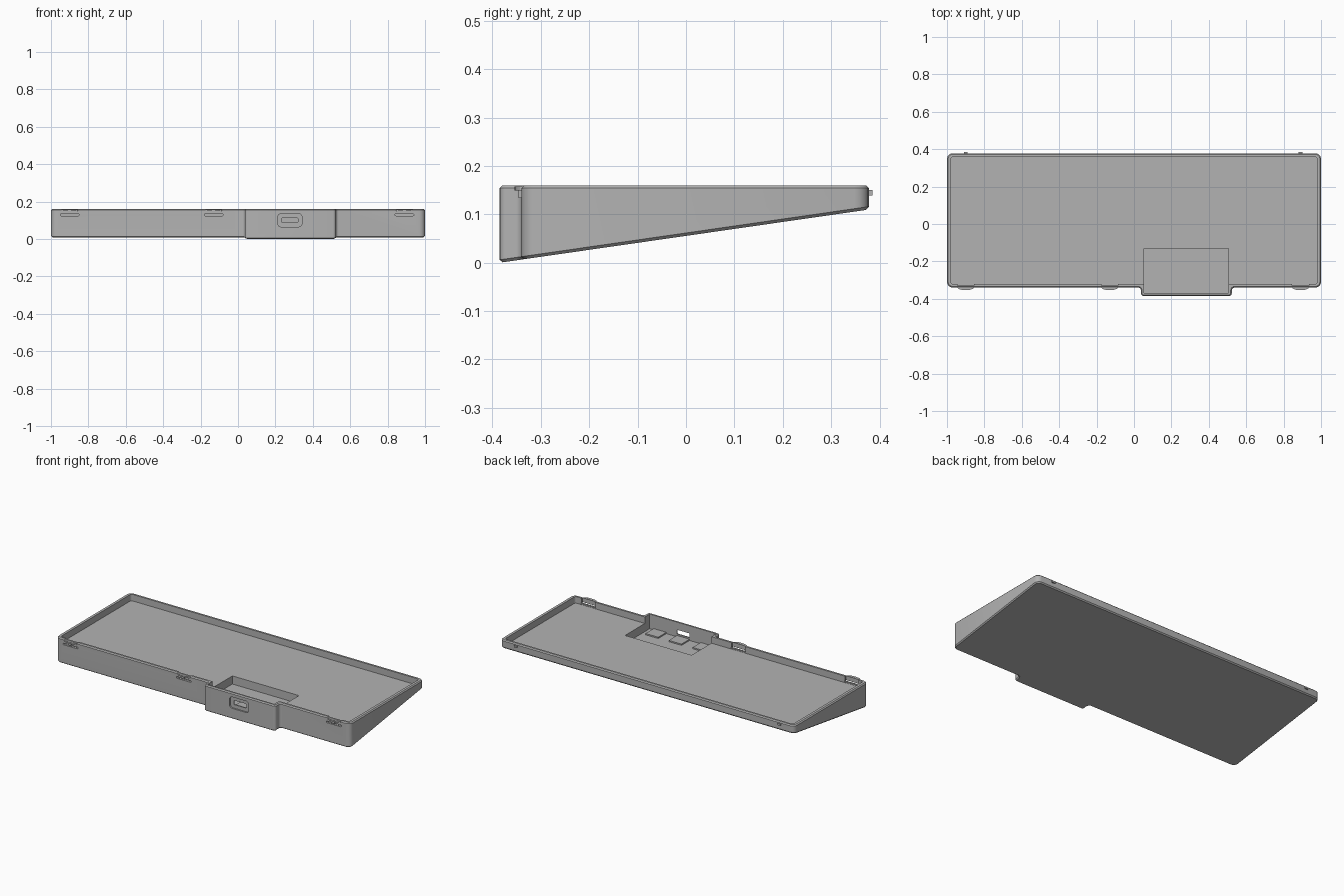
import bpy, bmesh, math
from mathutils import Vector

cube = bpy.data.objects.get("Cube")
if cube:
    bpy.data.objects.remove(cube, do_unlink=True)

grey = bpy.data.materials.new("case grey")
grey.use_nodes = True
GREY = (0.45, 0.45, 0.45, 1)
grey.diffuse_color = GREY
grey.node_tree.nodes["Principled BSDF"].inputs["Base Color"].default_value = GREY

TOP, FLOOR = 0.16, 0.12
FRONT, BACK, BOX_FRONT = -0.34, 0.378, -0.385


def rounded(corners, steps=4):
    """Outline from (x, y, radius) corners, each rounded by an arc."""
    pts = []
    for i, (x, y, r) in enumerate(corners):
        p = Vector((x, y))
        a = (Vector(corners[i - 1][:2]) - p).normalized()
        b = (Vector(corners[(i + 1) % len(corners)][:2]) - p).normalized()
        if r == 0:
            pts.append(p)
            continue
        centre = p + (a + b) * r          # all corners are right angles
        for k in range(steps + 1):
            t = k / steps * math.pi / 2
            pts.append(centre - b * r * math.cos(t) - a * r * math.sin(t))
    return pts


def rect(x0, x1, y0, y1, r=0):
    return rounded([(x0, y0, r), (x1, y0, r), (x1, y1, r), (x0, y1, r)])


def prism(name, outline, low, high, along_y=False, bevel=0):
    """Extrude an outline; low may be a function of y for a sloped base."""
    base = low if callable(low) else (lambda y: low)
    bm = bmesh.new()
    place = (lambda p, h: (p.x, h, p.y)) if along_y else (lambda p, h: (p.x, p.y, h))
    lower = [bm.verts.new(place(p, base(p.y))) for p in outline]
    upper = [bm.verts.new(place(p, high)) for p in outline]
    bottom, top = bm.faces.new(lower[::-1]), bm.faces.new(upper)
    n = len(outline)
    for i in range(n):
        j = (i + 1) % n
        bm.faces.new((lower[i], lower[j], upper[j], upper[i]))
    bmesh.ops.recalc_face_normals(bm, faces=bm.faces)
    if bevel:
        edges = list(set(bottom.edges) | set(top.edges))
        bmesh.ops.bevel(bm, geom=edges, offset=bevel, segments=1, affect='EDGES')
    mesh = bpy.data.meshes.new(name)
    bm.to_mesh(mesh)
    bm.free()
    mesh.materials.append(grey)
    ob = bpy.data.objects.new(name, mesh)
    bpy.context.collection.objects.link(ob)
    return ob


def cut(target, cutter):
    """Apply a boolean difference and remove the cutter."""
    cutter.hide_render = True
    mod = target.modifiers.new("cut", 'BOOLEAN')
    mod.object, mod.operation, mod.solver = cutter, 'DIFFERENCE', 'EXACT'
    bpy.context.view_layer.objects.active = target
    bpy.ops.object.modifier_apply(modifier=mod.name)
    bpy.data.objects.remove(cutter, do_unlink=True)


# Wedge-shaped case with the connector housing at the front
outline = rounded([
    (-1, FRONT, 0.03), (0.037, FRONT, 0.015), (0.037, BOX_FRONT, 0.015),
    (0.523, BOX_FRONT, 0.015), (0.523, FRONT, 0.015), (1, FRONT, 0.03),
    (1, BACK, 0.03), (-1, BACK, 0.03)])
case = prism("case", outline, lambda y: (y - BOX_FRONT) * 0.144, TOP, bevel=0.006)

# Main tray and the deeper connector well
cut(case, prism("tray_cutter", rect(-0.978, 0.978, -0.322, 0.36, 0.012), FLOOR, 0.3))
cut(case, prism("well_cutter", rect(0.053, 0.505, -0.369, -0.13), 0.07, 0.3))

# Connector opening with its rounded outer pocket
cut(case, prism("pocket_cutter", rect(0.212, 0.342, 0.065, 0.135, 0.018), -0.5, -0.376, True))
cut(case, prism("port_cutter", rect(0.235, 0.32, 0.087, 0.113, 0.005), -0.5, -0.36, True))

# Three low pads in the well
for i, x in enumerate((0.115, 0.277, 0.435)):
    prism(f"well_pad_{i + 1}", rect(x - 0.043, x + 0.043, -0.37, -0.29), 0.065, 0.078)

# Flexible front clips: thinned wall, slit and curved lip
for i, x in enumerate((-0.9, -0.13, 0.89)):
    cut(case, prism("thinning_cutter", rect(x - 0.045, x + 0.045, -0.33, -0.31), FLOOR + 0.001, 0.3))
    cut(case, prism("slit_cutter", rect(x - 0.05, x + 0.05, 0.124, 0.134, 0.004), -0.36, -0.3, True))
    arc = [Vector((x + 0.045 * math.cos(t), -0.338 - 0.016 * math.sin(t)))
           for t in (math.pi * k / 10 for k in range(10, -1, -1))]
    prism(f"clip_lip_{i + 1}", arc, 0.149, 0.158)
    prism(f"clip_rib_{i + 1}", rect(x - 0.008, x + 0.008, -0.346, -0.334), 0.134, 0.15)

# Locating pins on the back wall
for side, x in (("right", -0.9), ("left", 0.89)):
    prism(f"back_pin_{side}", rect(x - 0.01, x + 0.01, 0.37, 0.385), 0.139, 0.15)

for ob in bpy.context.collection.objects:
    if ob.type == 'MESH':
        bpy.ops.object.select_all(action='DESELECT')
        ob.select_set(True)
        bpy.context.view_layer.objects.active = ob
        bpy.ops.object.shade_smooth_by_angle(angle=math.radians(25))
